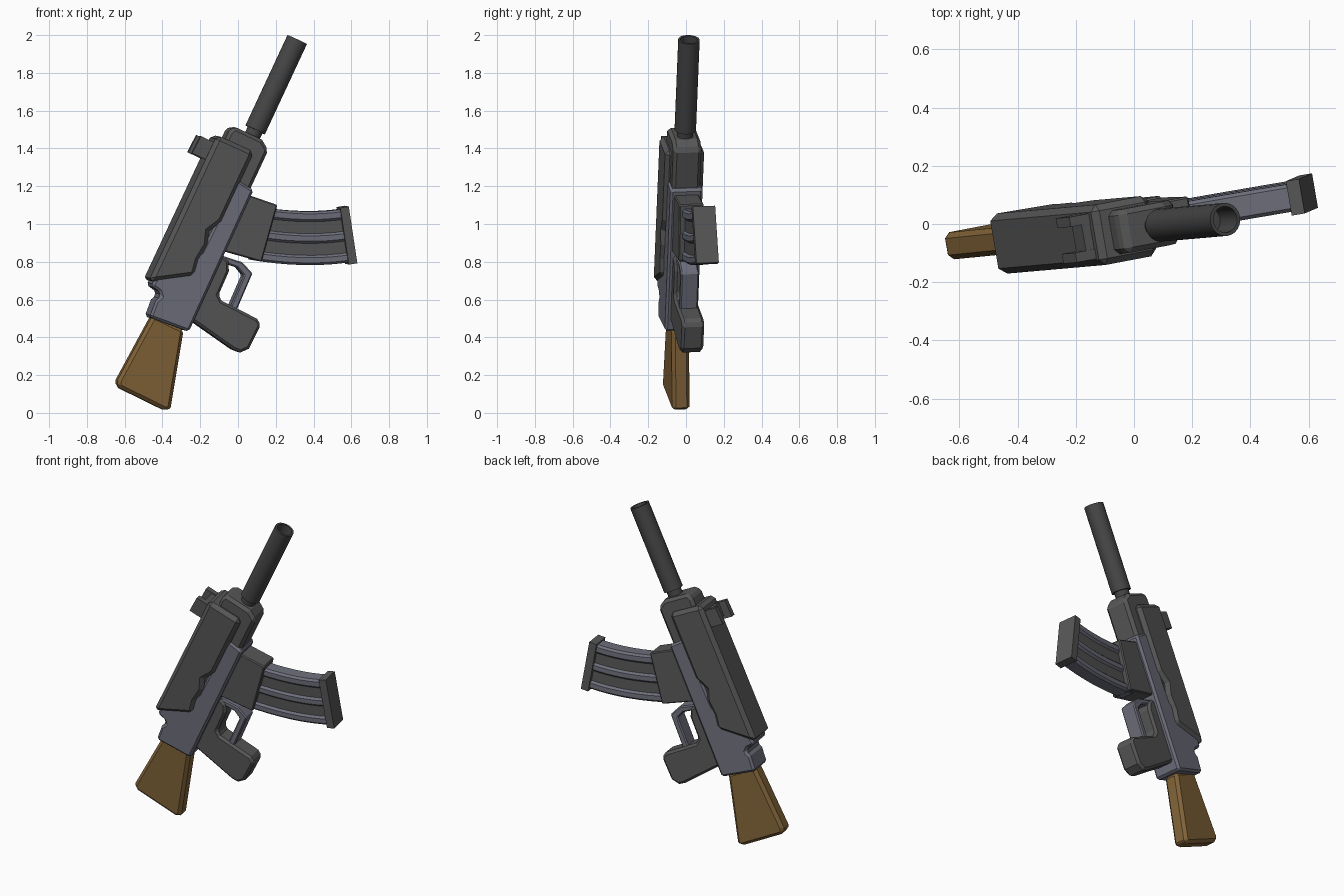
import bpy, bmesh, math
from mathutils import Vector, Matrix

if "Cube" in bpy.data.objects:
    bpy.data.objects.remove(bpy.data.objects["Cube"])

# Tilted working frame: u along the barrel, v towards the grip side, w across
U = Vector((0.422, 0.037, 0.906)).normalized()
V = Vector((0.893, 0.170, -0.423))
V = (V - U * V.dot(U)).normalized()
W = U.cross(V)
FRAME = Matrix((U, V, W)).transposed().to_4x4()
FRAME.translation = (0, 0, 1)


def material(name, rgb):
    m = bpy.data.materials.new(name)
    m.diffuse_color = (*rgb, 1)
    m.use_nodes = True
    m.node_tree.nodes["Principled BSDF"].inputs["Base Color"].default_value = m.diffuse_color
    return m


DARK = material("dark_grey", (0.095, 0.095, 0.095))
BARREL = material("barrel_grey", (0.06, 0.06, 0.06))
STEEL = material("blue_grey", (0.155, 0.16, 0.20))
WOOD = material("wood", (0.22, 0.125, 0.04))


def finish(name, bm, mat):
    bmesh.ops.recalc_face_normals(bm, faces=bm.faces)
    me = bpy.data.meshes.new(name)
    bm.to_mesh(me)
    bm.free()
    ob = bpy.data.objects.new(name, me)
    bpy.context.collection.objects.link(ob)
    ob.matrix_world = FRAME
    me.materials.append(mat)
    return ob


def prism(name, pts, half, mat, bevel=0.0, centre=0.0):
    """Extrude a (u, v) outline across w, optionally with chamfered edges."""
    bm = bmesh.new()
    lo = [bm.verts.new((u, v, centre - half)) for u, v in pts]
    hi = [bm.verts.new((u, v, centre + half)) for u, v in pts]
    bm.faces.new(lo)
    bm.faces.new(hi)
    n = len(pts)
    for i in range(n):
        j = (i + 1) % n
        bm.faces.new((lo[i], lo[j], hi[j], hi[i]))
    ob = finish(name, bm, mat)
    if bevel:
        mod = ob.modifiers.new("chamfer", 'BEVEL')
        mod.width = bevel
        mod.segments = 1
        mod.limit_method = 'ANGLE'
        mod.angle_limit = math.radians(50)
    return ob


def lathe(name, profile, v, mat, n=24):
    """Spin a (u, radius) profile round the barrel line."""
    bm = bmesh.new()
    rings = []
    for u, r in profile:
        rings.append([bm.verts.new((u, v + r * math.cos(2 * math.pi * k / n),
                                    r * math.sin(2 * math.pi * k / n))) for k in range(n)])
    for a, b in zip(rings, rings[1:]):
        for k in range(n):
            bm.faces.new((a[k], a[(k + 1) % n], b[(k + 1) % n], b[k]))
    bm.faces.new(rings[0])
    bm.faces.new(rings[-1])
    ob = finish(name, bm, mat)
    for p in ob.data.polygons:
        p.use_smooth = len(p.vertices) == 4
    bpy.context.view_layer.objects.active = ob
    ob.select_set(True)
    bpy.ops.object.shade_smooth_by_angle(angle=math.radians(35))
    ob.select_set(False)
    return ob


# Barrel and hollow muzzle tube
lathe("barrel_tube", [(0.40, 0.043), (0.49, 0.043), (0.49, 0.057), (1.017, 0.057),
                      (1.017, 0.045), (0.88, 0.045)], -0.13, BARREL)

# Receiver: inner core, upper cover, lower body
prism("receiver_core", [(-0.30, -0.265), (0.42, -0.265), (0.456, -0.25), (0.456, -0.085),
                        (0.42, -0.03), (-0.30, -0.03)], 0.076, DARK, 0.018)
prism("upper_cover", [(0.375, -0.318), (0.378, -0.10), (-0.03, -0.10), (-0.105, -0.14),
                      (-0.175, -0.115), (-0.265, -0.125), (-0.35, -0.11), (-0.484, -0.32)],
      0.105, DARK, 0.022)
prism("lower_body", [(0.208, -0.12), (0.195, -0.014), (-0.63, -0.008), (-0.65, -0.232),
                     (-0.556, -0.240), (-0.525, -0.225), (-0.505, -0.245), (-0.495, -0.296),
                     (-0.36, -0.28), (-0.22, -0.13)], 0.087, STEEL, 0.013)

# Sight: two prongs joined by a lower crossbar
for side, s in (("left", -1), ("right", 1)):
    prism("sight_prong_" + side, [(0.232, -0.397), (0.334, -0.393), (0.334, -0.30), (0.232, -0.30)],
          0.017, DARK, centre=0.062 * s)
prism("sight_crossbar", [(0.25, -0.35), (0.33, -0.35), (0.33, -0.29), (0.25, -0.29)], 0.05, DARK)

# Stock
prism("stock", [(-0.63, -0.214), (-0.63, -0.03), (-1.035, 0.084), (-1.06, 0.070),
                (-1.056, -0.224), (-1.022, -0.238)], 0.047, WOOD, 0.018)

# Grip with the strip above the finger opening, and the guard
prism("grip", [(-0.18, -0.04), (-0.20, 0.03), (-0.25, 0.055), (-0.385, 0.058), (-0.406, 0.085),
               (-0.412, 0.299), (-0.434, 0.332), (-0.574, 0.328), (-0.612, 0.295),
               (-0.615, 0.255), (-0.572, 0.0), (-0.57, -0.04)], 0.06, DARK, 0.014)
prism("finger_guard", [(-0.19, -0.02), (-0.175, 0.10), (-0.205, 0.175), (-0.43, 0.182),
                       (-0.43, 0.143), (-0.235, 0.138), (-0.212, 0.09), (-0.222, -0.02)],
      0.048, STEEL, 0.007)

# Magazine well
prism("magazine_well", [(0.158, -0.05), (0.178, 0.138), (-0.13, 0.19), (-0.17, -0.05)], 0.066, DARK, 0.006)

# Curved magazine: dark core with three raised bands along a bent path
P0, P1, P2 = Vector((-0.01, 0.09)), Vector((0.066, 0.367)), Vector((0.193, 0.555))


def path(t):
    p = P0 * (1 - t) ** 2 + P1 * 2 * t * (1 - t) + P2 * t * t
    d = ((P1 - P0) * (1 - t) + (P2 - P1) * t).normalized()
    return p, Vector((d.y, -d.x)), d


def band(name, lo, hi, half, mat, bevel=0.0):
    ts = [i / 8 for i in range(9)]
    edge = lambda o, t: tuple(path(t)[0] + path(t)[1] * o)
    prism(name, [edge(hi, t) for t in ts] + [edge(lo, t) for t in reversed(ts)], half, mat, bevel)


band("magazine_core", -0.13, 0.13, 0.036, DARK)
for label, lo, hi in (("rear", -0.142, -0.09), ("middle", -0.027, 0.025), ("front", 0.088, 0.142)):
    band("magazine_band_" + label, lo, hi, 0.048, STEEL, 0.012)
end, nrm, tan = path(1)
prism("magazine_plate", [tuple(end + nrm * a + tan * b) for a, b in
                         ((-0.152, -0.022), (0.152, -0.022), (0.152, 0.024), (-0.152, 0.024))],
      0.06, DARK)
